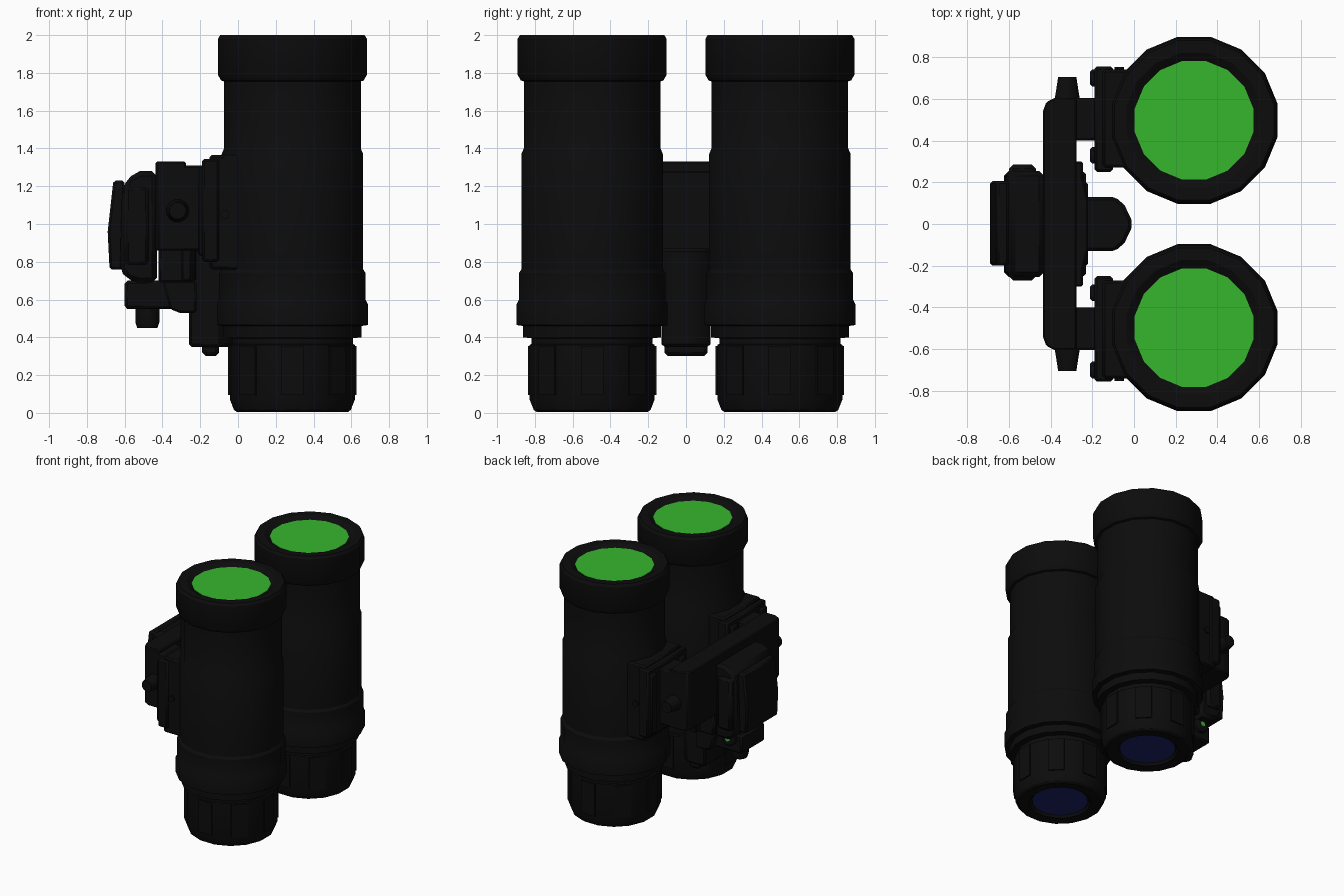
import bpy, bmesh, math
from mathutils import Vector, Matrix

if "Cube" in bpy.data.objects:
    bpy.data.objects.remove(bpy.data.objects["Cube"])


def material(name, color):
    m = bpy.data.materials.new(name)
    m.diffuse_color = (*color, 1)
    m.use_nodes = True
    m.node_tree.nodes["Principled BSDF"].inputs["Base Color"].default_value = m.diffuse_color
    return m


BLACK = material("matte_black", (0.0037, 0.0037, 0.0037))
GREEN = material("glowing_green", (0.037, 0.47, 0.027))
BLUE = material("lens_blue", (0.013, 0.017, 0.13))


def finish(name, bm, mat=BLACK, bevel=0.0):
    bmesh.ops.recalc_face_normals(bm, faces=bm.faces)
    me = bpy.data.meshes.new(name)
    bm.to_mesh(me)
    bm.free()
    ob = bpy.data.objects.new(name, me)
    bpy.context.collection.objects.link(ob)
    me.materials.append(mat)
    if bevel:
        mod = ob.modifiers.new("bevel", 'BEVEL')
        mod.width = bevel
        mod.segments = 1
    bpy.ops.object.select_all(action='DESELECT')
    ob.select_set(True)
    bpy.context.view_layer.objects.active = ob
    bpy.ops.object.shade_smooth_by_angle(angle=math.radians(30))
    return ob


def lathe(name, profile, origin, axis=(0, 0, 1), sides=16, mat=BLACK):
    """Spin (radius, height) points round an axis, capping both ends."""
    bm = bmesh.new()
    rot = Vector((0, 0, 1)).rotation_difference(Vector(axis)).to_matrix()
    rings = []
    for r, h in profile:
        ring = []
        for i in range(sides):
            a = 2 * math.pi * (i + 0.5) / sides
            p = Vector((r * math.cos(a), r * math.sin(a), h))
            ring.append(bm.verts.new(rot @ p + Vector(origin)))
        rings.append(ring)
    for a, b in zip(rings, rings[1:]):
        for i in range(sides):
            j = (i + 1) % sides
            bm.faces.new((a[i], a[j], b[j], b[i]))
    bm.faces.new(rings[0])
    bm.faces.new(rings[-1])
    return finish(name, bm, mat)


def box(name, x, y, z, bevel=0.012):
    bm = bmesh.new()
    size = (x[1] - x[0], y[1] - y[0], z[1] - z[0])
    mid = [(s[0] + s[1]) / 2 for s in (x, y, z)]
    bmesh.ops.create_cube(bm, size=1, matrix=Matrix.Translation(mid) @ Matrix.Diagonal((*size, 1)))
    return finish(name, bm, BLACK, bevel)


def prism(name, outline, lo, hi, axis='z', bevel=0.0):
    """Extrude an xy outline along z, or an xz outline along y."""
    bm = bmesh.new()
    put = (lambda p, t: (p[0], p[1], t)) if axis == 'z' else (lambda p, t: (p[0], t, p[1]))
    a = [bm.verts.new(put(p, lo)) for p in outline]
    b = [bm.verts.new(put(p, hi)) for p in outline]
    n = len(a)
    for i in range(n):
        j = (i + 1) % n
        bm.faces.new((a[i], a[j], b[j], b[i]))
    bm.faces.new(a)
    bm.faces.new(b)
    return finish(name, bm, BLACK, bevel)


# Stepped outline of one optical tube, from objective lens up to eyepiece
TUBE = [(0.21, 0.03), (0.225, 0.01), (0.30, 0.005), (0.315, 0.015), (0.337, 0.07), (0.337, 0.36),
        (0.327, 0.365), (0.327, 0.395), (0.372, 0.40), (0.372, 0.46), (0.408, 0.465),
        (0.408, 0.575), (0.395, 0.60), (0.395, 0.74), (0.382, 0.76), (0.382, 1.37),
        (0.369, 1.40), (0.369, 1.755), (0.385, 1.76), (0.402, 1.79), (0.402, 1.98),
        (0.39, 2.0), (0.33, 2.0), (0.29, 1.975)]
CX, CY = 0.288, 0.497

for side, s in (("left", 1), ("right", -1)):
    cy = CY * s

    def span(a, b):
        return tuple(sorted((a * s, b * s)))

    # Optical tube with its lenses
    lathe(f"{side}_tube", TUBE, (CX, cy, 0))
    lathe(f"{side}_eyepiece_lens", [(0.29, 1.974), (0.29, 1.979)], (CX, cy, 0), mat=GREEN)
    lathe(f"{side}_objective_lens", [(0.205, 0.024), (0.205, 0.031)], (CX, cy, 0), mat=BLUE)

    # Raised grip pads round the focus ring
    bm = bmesh.new()
    for i in range(8):
        m = (Matrix.Translation((CX, cy, 0.225)) @ Matrix.Rotation(i * math.pi / 4, 4, 'Z')
             @ Matrix.Translation((0.327, 0, 0)) @ Matrix.Diagonal((0.026, 0.12, 0.26, 1)))
        bmesh.ops.create_cube(bm, size=1, matrix=m)
    finish(f"{side}_focus_grips", bm)

    # Clamp joining the tube to the bridge
    box(f"{side}_clamp", (-0.15, 0.15), span(0.27, 0.74), (0.76, 1.365))
    box(f"{side}_clamp_plate", (-0.19, -0.10), span(0.25, 0.755), (0.80, 1.345))
    for y in (0.33, 0.70):
        box(f"{side}_clamp_lug", (-0.212, -0.17), span(y - 0.04, y + 0.04), (0.83, 1.31))
    lathe(f"{side}_clamp_screw", [(0.025, 0.70), (0.025, 0.752)], (-0.07, 0, 1.05), (0, s, 0), 8)

    # Hinge arm and its tapered pivot knob
    box(f"{side}_arm", (-0.36, -0.13), span(0.40, 0.605), (0.86, 1.31))
    lathe(f"{side}_pivot_knob", [(0.062, 0.55), (0.062, 0.60), (0.045, 0.705)],
          (-0.32, 0, 1.07), (0, s, 0), 12)

# Bridge bar with rounded outer corners
prism("bridge_bar", [(-0.275, -0.605), (-0.38, -0.605), (-0.42, -0.585), (-0.437, -0.54),
                     (-0.437, 0.54), (-0.42, 0.585), (-0.38, 0.605), (-0.275, 0.605)],
      0.86, 1.33, bevel=0.008)
prism("bridge_inner_plate", [(-0.30, -0.30), (-0.245, -0.30), (-0.245, -0.22), (-0.22, -0.12),
                             (-0.22, 0.12), (-0.245, 0.22), (-0.245, 0.30), (-0.30, 0.30)],
      0.70, 1.28, bevel=0.008)
box("bridge_lower_block", (-0.42, -0.23), (-0.25, 0.25), (0.69, 0.88))
prism("bridge_chin", [(-0.40, 0.70), (-0.36, 0.55), (-0.31, 0.53), (-0.22, 0.53), (-0.22, 0.70)],
      -0.20, 0.20, 'y', 0.01)

# Battery column hanging between the tubes, with its end cap
prism("battery_column", [(-0.26, -0.13), (-0.09, -0.13), (-0.045, -0.09), (-0.012, -0.02),
                         (-0.012, 0.02), (-0.045, 0.09), (-0.09, 0.13), (-0.26, 0.13)],
      0.35, 0.87, bevel=0.015)
box("battery_cap", (-0.19, -0.10), (-0.115, 0.115), (0.30, 0.37), 0.02)

# Helmet mount behind the bridge
prism("mount_body", [(-0.43, 1.28), (-0.52, 1.28), (-0.59, 1.24), (-0.615, 1.15), (-0.625, 0.76),
                     (-0.59, 0.71), (-0.53, 0.69), (-0.43, 0.69)], -0.255, 0.255, 'y', 0.025)
box("mount_collar", (-0.60, -0.47), (-0.27, 0.285), (0.78, 1.20), 0.02)
prism("mount_plate", [(-0.60, 1.23), (-0.66, 1.23), (-0.69, 0.96), (-0.68, 0.76), (-0.60, 0.76)],
      -0.20, 0.205, 'y', 0.012)

# Control housing below the mount, with a switch and indicator light
box("control_housing", (-0.60, -0.23), (-0.15, 0.15), (0.55, 0.70), 0.015)
lathe("power_switch", [(0.055, 0.45), (0.066, 0.48), (0.066, 0.56)], (-0.48, 0, 0), sides=12)
lathe("indicator_housing", [(0.06, 0.10), (0.06, 0.175), (0.045, 0.185)],
      (-0.50, 0, 0.665), (0, 1, 0), 12)
lathe("indicator_light", [(0.02, 0.18), (0.02, 0.189)], (-0.50, 0, 0.665), (0, 1, 0), 8, GREEN)
